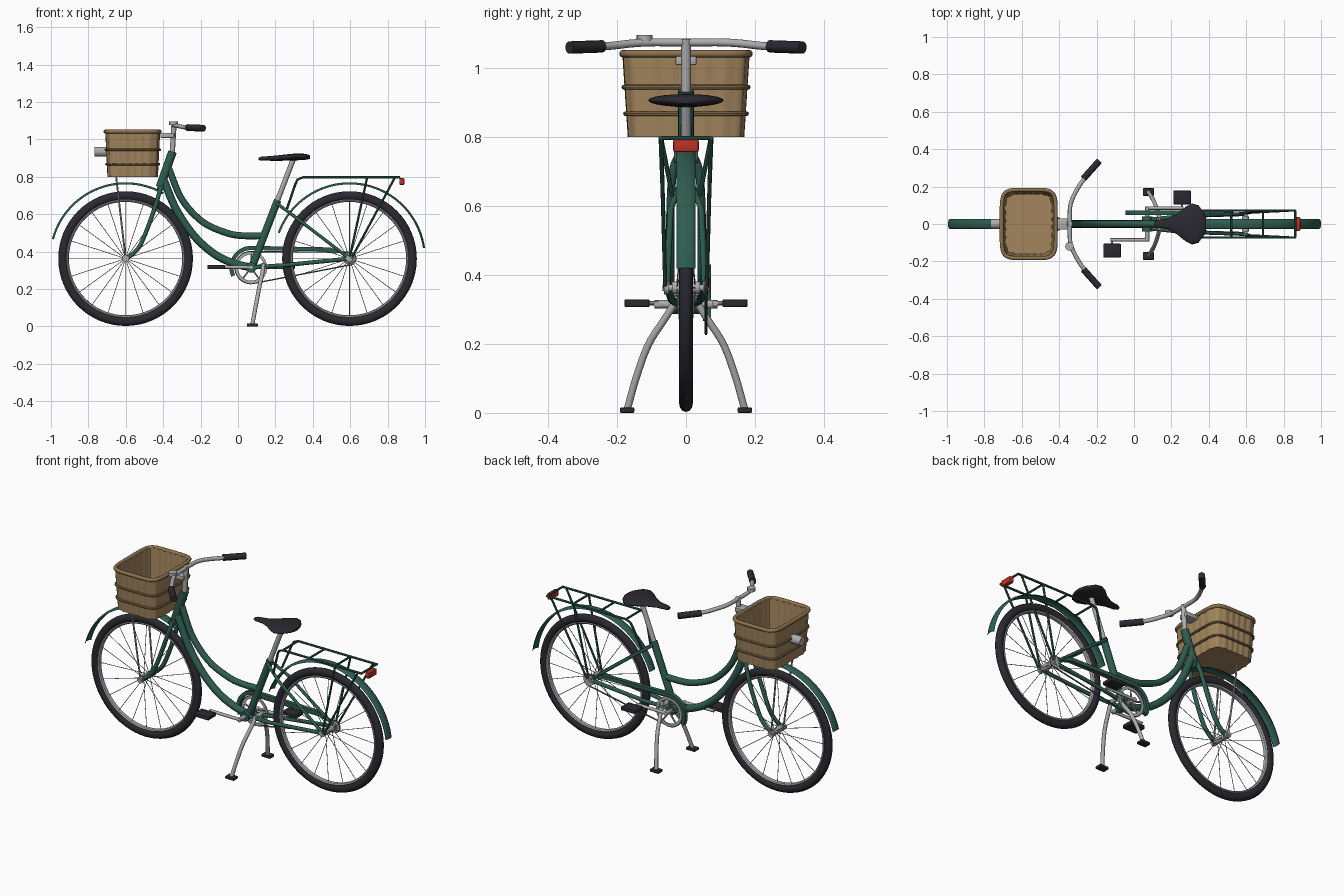
import bpy, bmesh, math
from mathutils import Vector as V

if "Cube" in bpy.data.objects:
    bpy.data.objects.remove(bpy.data.objects["Cube"])

def mat(name, c):
    m = bpy.data.materials.new(name)
    m.diffuse_color = (*c, 1)
    m.use_nodes = True
    m.node_tree.nodes["Principled BSDF"].inputs["Base Color"].default_value = m.diffuse_color
    return m

GREEN = mat("dark green paint", (0.028, 0.11, 0.078))
BLACK = mat("black rubber", (0.022, 0.022, 0.03))
GREY = mat("silver metal", (0.42, 0.42, 0.42))
STEEL = mat("dark steel", (0.12, 0.12, 0.13))
WICKER = mat("wicker", (0.36, 0.235, 0.11))
BAND = mat("wicker band", (0.27, 0.17, 0.075))
RED = mat("red lens", (0.5, 0.03, 0.02))

def finish(bm, name, m, angle=40):
    bmesh.ops.recalc_face_normals(bm, faces=bm.faces)
    me = bpy.data.meshes.new(name)
    bm.to_mesh(me)
    bm.free()
    me.shade_smooth()
    me.set_sharp_from_angle(angle=math.radians(angle))
    me.materials.append(m)
    ob = bpy.data.objects.new(name, me)
    bpy.context.collection.objects.link(ob)
    return ob

def loft(bm, rings, closed=False):
    vs = [[bm.verts.new(p) for p in r] for r in rings]
    n = len(vs[0])
    for i in range(len(vs) if closed else len(vs) - 1):
        a, b = vs[i], vs[(i + 1) % len(vs)]
        for j in range(n):
            bm.faces.new((a[j], a[(j + 1) % n], b[(j + 1) % n], b[j]))
    if not closed:
        bm.faces.new(vs[0][::-1])
        bm.faces.new(vs[-1])

def circle(ra, rb=None, n=12):
    rb = rb or ra
    return [(ra * math.cos(2 * math.pi * i / n), rb * math.sin(2 * math.pi * i / n)) for i in range(n)]

def smooth(pts, k=6):
    # Catmull-Rom resampling of a path
    p = [V(q) for q in pts]
    p = [2 * p[0] - p[1]] + p + [2 * p[-1] - p[-2]]
    out = []
    for i in range(1, len(p) - 2):
        a, b, c, d = p[i - 1:i + 3]
        for s in range(k):
            t = s / k
            out.append(0.5 * (2 * b + (c - a) * t + (2 * a - 5 * b + 4 * c - d) * t * t
                              + (3 * b - a - 3 * c + d) * t ** 3))
    return out + [p[-2]]

def sweep(name, paths, section, m, closed=False, angle=40):
    bm = bmesh.new()
    for path in paths:
        p = [V(q) for q in path]
        n = len(p)
        tan = []
        for i in range(n):
            a = p[i - 1] if closed or i else p[0]
            b = p[(i + 1) % n] if closed or i < n - 1 else p[-1]
            tan.append((b - a).normalized())
        ref = min((V((0, 1, 0)), V((0, 0, 1)), V((1, 0, 0))), key=lambda r: max(abs(t.dot(r)) for t in tan))
        rings = []
        for q, t in zip(p, tan):
            side = (ref - t * ref.dot(t)).normalized()
            up = t.cross(side)
            rings.append([q + side * a + up * b for a, b in section])
        loft(bm, rings, closed)
    return finish(bm, name, m, angle)

def tube(name, pts, r, m, n=12):
    return sweep(name, [pts], circle(r, n=n), m)

def pair(name, pts, r, m, n=10):
    # same tube on both sides of the bicycle
    return sweep(name, [pts, [(x, -y, z) for x, y, z in pts]], circle(r, n=n), m)

def arc(cx, cz, r, a0, a1, n, y=0, closed=False):
    steps = n if closed else n - 1
    an = [math.radians(a0 + (a1 - a0) * i / steps) for i in range(n)]
    return [(cx + r * math.cos(a), y, cz + r * math.sin(a)) for a in an]

def box(name, c, s, m, bevel=0.004):
    bm = bmesh.new()
    bmesh.ops.create_cube(bm, size=1)
    for v in bm.verts:
        v.co = V([c[i] + v.co[i] * s[i] for i in range(3)])
    bmesh.ops.bevel(bm, geom=bm.edges[:], offset=bevel, segments=2, affect='EDGES', profile=0.5)
    return finish(bm, name, m)

HZ = 0.363
# wheels and mudguards
us = [math.radians(a) for a in range(-80, 81, 20)]
guard = [(0.028 * math.sin(u), -0.013 * math.cos(u)) for u in us]
guard += [(0.025 * math.sin(u), -0.010 * math.cos(u)) for u in reversed(us)]
for tag, cx, a0, a1 in (("front", -0.601, 60, 165), ("rear", 0.596, 8, 160)):
    sweep(tag + "_tyre", [arc(cx, HZ, 0.336, 0, 360, 64, closed=True)], circle(0.02, 0.024), BLACK, True)
    sweep(tag + "_rim", [arc(cx, HZ, 0.312, 0, 360, 64, closed=True)], circle(0.014, 0.009, 8), GREY, True)
    spokes = []
    for i in range(20):
        a = math.radians(18 * i)
        c, s, y = math.cos(a), math.sin(a), 0.026 * (-1) ** i
        spokes.append([(cx + 0.015 * c, y, HZ + 0.015 * s), (cx + 0.31 * c, 0, HZ + 0.31 * s)])
    sweep(tag + "_spokes", spokes, circle(0.0018, n=5), GREY)
    tube(tag + "_hub", [(cx, -0.04, HZ), (cx, 0.04, HZ)], 0.018, GREY, 16)
    tube(tag + "_axle", [(cx, -0.068, HZ), (cx, 0.068, HZ)], 0.010, GREY)
    pair(tag + "_axle_nuts", [(cx, 0.05, HZ), (cx, 0.064, HZ)], 0.019, GREY, 12)
    sweep(tag + "_mudguard", [arc(cx, HZ, 0.395, a0, a1, 40)], guard, GREEN)

# frame
tube("head_tube", [(-0.35, 0, 0.935), (-0.417, 0, 0.745)], 0.023, GREEN, 16)
tube("upper_frame_tube", smooth([(-0.37, 0, 0.845), (-0.30, 0, 0.68), (-0.19, 0, 0.56), (-0.06, 0, 0.50),
                                 (0.03, 0, 0.485), (0.135, 0, 0.485)]), 0.018, GREEN)
tube("lower_frame_tube", smooth([(-0.40, 0, 0.79), (-0.33, 0, 0.625), (-0.235, 0, 0.485), (-0.13, 0, 0.39),
                                 (-0.03, 0, 0.34), (0.07, 0, 0.315)]), 0.021, GREEN)
tube("seat_tube", [(0.07, 0, 0.305), (0.212, 0, 0.675)], 0.02, GREEN, 16)
tube("bottom_bracket", [(0.07, -0.04, 0.315), (0.07, 0.04, 0.315)], 0.028, GREEN, 16)
pair("seat_stays", [(0.205, 0.018, 0.66), (0.30, 0.045, 0.59), (0.596, 0.055, HZ)], 0.009, GREEN)
pair("chain_stays", [(0.07, 0.022, 0.315), (0.25, 0.042, 0.328), (0.596, 0.053, HZ)], 0.011, GREEN)
pair("fork_blades", smooth([(-0.412, 0.02, 0.75), (-0.425, 0.038, 0.70), (-0.46, 0.045, 0.59),
                            (-0.515, 0.046, 0.45), (-0.555, 0.046, 0.395), (-0.601, 0.046, HZ)]), 0.012, GREEN)
tube("fork_crown", [(-0.415, -0.035, 0.74), (-0.415, 0.035, 0.74)], 0.018, GREEN)

# handlebar, stem, bell
tube("stem", [(-0.352, 0, 0.92), (-0.342, 0, 1.085)], 0.014, GREY)
half = [(-0.343, 0.05, 1.075), (-0.34, 0.10, 1.075), (-0.32, 0.155, 1.072), (-0.275, 0.23, 1.064), (-0.195, 0.325, 1.06)]
bar = [(x, -y, z) for x, y, z in reversed(half)] + half
tube("handlebar", smooth(bar), 0.0115, GREY)
pair("grips", [(-0.27, 0.243, 1.064), (-0.262, 0.252, 1.063), (-0.185, 0.338, 1.06)], 0.018, BLACK, 14)
tube("bell", [(-0.345, -0.12, 1.078), (-0.345, -0.12, 1.097)], 0.023, GREY, 20)

# basket with corrugated wall
def ring(z, grow=0, wave=0, n=96):
    t = (z - 0.80) / 0.245
    out = []
    for i in range(n):
        a = 2 * math.pi * i / n
        k = (abs(math.cos(a)) ** 6 + abs(math.sin(a)) ** 6) ** (-1 / 6)
        d = grow + wave * (-1) ** (i // 2)
        out.append(V((-0.563 + (0.133 + 0.012 * t + d) * k * math.cos(a), (0.167 + 0.016 * t + d) * k * math.sin(a), z)))
    return out

bm = bmesh.new()
loft(bm, [ring(0.80, 0, 0.002), ring(1.045, 0, 0.002), ring(1.045, -0.009, 0.002), ring(0.812, -0.009, 0.002)])
finish(bm, "basket", WICKER)
sweep("basket_bands", [ring(0.868, 0.004), ring(0.945, 0.004)], circle(0.007, n=8), BAND, True)
sweep("basket_rim", [ring(1.042, 0)], circle(0.011, n=10), BAND, True)
box("basket_bracket", (-0.378, 0, 1.022), (0.075, 0.06, 0.026), GREY)
pair("basket_supports", [(-0.652, 0.075, 0.805), (-0.601, 0.058, HZ)], 0.005, GREY, 8)
tube("headlight", [(-0.70, 0, 0.935), (-0.75, 0, 0.935), (-0.766, 0, 0.935)], 0.026, GREY, 20)

# saddle: x, half width, top, bottom
bm = bmesh.new()
rings = []
for x, w, zt, zb in ((0.11, 0.012, 0.902, 0.890), (0.125, 0.02, 0.908, 0.887), (0.18, 0.028, 0.912, 0.886),
                     (0.23, 0.055, 0.917, 0.886), (0.275, 0.092, 0.922, 0.887), (0.31, 0.11, 0.925, 0.888),
                     (0.345, 0.10, 0.925, 0.890), (0.375, 0.06, 0.920, 0.893), (0.386, 0.035, 0.914, 0.897)):
    zm = (zt + zb) / 2
    rings.append([(x, w * math.cos(a), zm + (zt - zb) / 2 * math.sin(a))
                  for a in [2 * math.pi * i / 20 for i in range(20)]])
loft(bm, rings)
finish(bm, "saddle", BLACK, 60)
tube("seat_post", [(0.20, 0, 0.645), (0.298, 0, 0.90)], 0.014, GREY)

# rear rack and tail light
pair("rack_rails", [(0.262, 0.04, 0.63), (0.308, 0.066, 0.765), (0.318, 0.07, 0.785), (0.345, 0.072, 0.797),
                    (0.866, 0.072, 0.797)], 0.0065, GREEN, 8)
sweep("rack_crossbars", [[(x, -0.072, 0.797), (x, 0.072, 0.797)] for x in (0.345, 0.52, 0.69, 0.862)],
      circle(0.006, n=8), GREEN)
pair("rack_struts_back", [(0.838, 0.072, 0.795), (0.606, 0.06, HZ)], 0.006, GREEN, 8)
pair("rack_struts_middle", [(0.69, 0.072, 0.795), (0.596, 0.06, HZ)], 0.006, GREEN, 8)
box("tail_light", (0.876, 0, 0.775), (0.026, 0.074, 0.037), RED, 0.006)

# drivetrain
CY = 0.058
sweep("chainring", [arc(0.07, 0.315, 0.078, 0, 360, 40, CY, True)], [(-.003, -.008), (.003, -.008), (.003, .008), (-.003, .008)], GREY, True)
sweep("chainring_arms", [[(0.07, CY, 0.315), (0.07 + 0.075 * math.cos(a), CY, 0.315 + 0.075 * math.sin(a))]
                         for a in [0.3 + i * 2 * math.pi / 5 for i in range(5)]], circle(0.005, n=6), GREY)
tube("rear_sprocket", [(0.596, CY - 0.004, HZ), (0.596, CY + 0.004, HZ)], 0.032, GREY, 20)
chain = arc(0.07, 0.315, 0.086, 95, 275, 20, CY) + arc(0.596, HZ, 0.034, -85, 85, 10, CY)
sweep("chain", [chain], circle(0.004, n=6), STEEL, True)
case = arc(0.07, 0.315, 0.105, 205, 90, 16, CY + 0.003) + [(0.49, CY + 0.003, 0.412), (0.53, CY + 0.003, 0.40)]
sweep("chain_guard", [case], [(-.012, -.011), (.012, -.011), (.012, .011), (-.012, .011)], GREEN)
tube("crank_axle", [(0.07, -0.092, 0.315), (0.07, 0.092, 0.315)], 0.012, GREY)
for tag, s in (("left", -1), ("right", 1)):
    x = 0.07 + 0.187 * s
    tube(tag + "_crank", [(0.07 - 0.012 * s, 0.085 * s, 0.316), (x + 0.008 * s, 0.085 * s, 0.318)], 0.009, GREY)
    tube(tag + "_pedal_axle", [(x, 0.08 * s, 0.318), (x, 0.15 * s, 0.318)], 0.006, GREY, 8)
    box(tag + "_pedal", (x, 0.142 * s, 0.318), (0.094, 0.073, 0.022), BLACK)
    box(tag + "_stand_foot", (0.077, 0.171 * s, 0.008), (0.058, 0.042, 0.016), BLACK)

# double kickstand
pair("kickstand_legs", smooth([(0.138, 0.022, 0.335), (0.128, 0.06, 0.275), (0.112, 0.108, 0.20),
                               (0.095, 0.142, 0.11), (0.077, 0.17, 0.012)]), 0.011, GREY)
tube("kickstand_pivot", [(0.135, -0.035, 0.325), (0.135, 0.035, 0.325)], 0.013, GREY)
